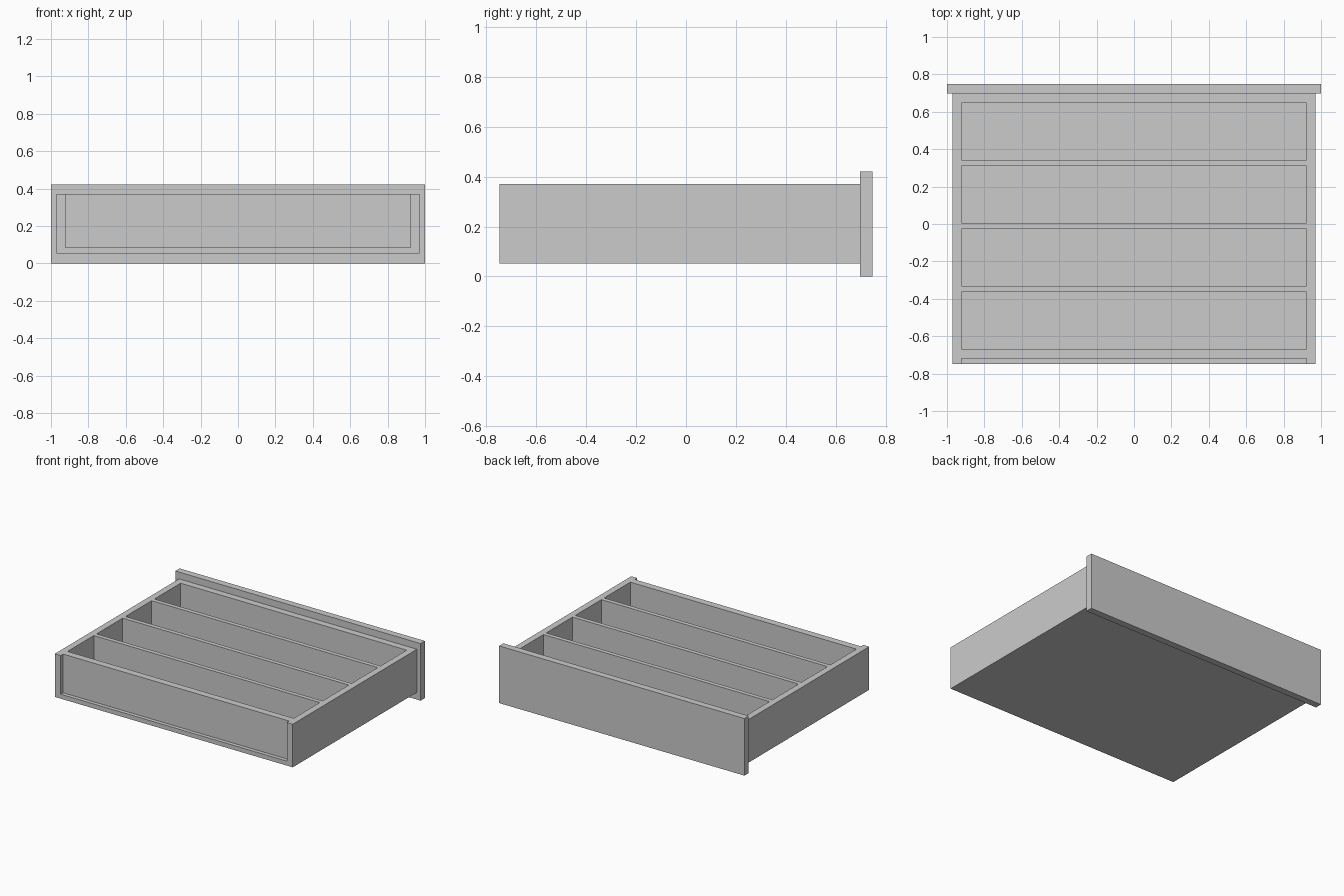
import bpy
import bmesh
from mathutils import Vector

if "Cube" in bpy.data.objects:
    bpy.data.objects.remove(bpy.data.objects["Cube"])


def box(name, x, y, z):
    """Box spanning the (min, max) ranges on each axis."""
    lo, hi = Vector((x[0], y[0], z[0])), Vector((x[1], y[1], z[1]))
    bm = bmesh.new()
    bmesh.ops.create_cube(bm, size=1)
    bmesh.ops.scale(bm, vec=hi - lo, verts=bm.verts)
    mesh = bpy.data.meshes.new(name)
    bm.to_mesh(mesh)
    bm.free()
    obj = bpy.data.objects.new(name, mesh)
    obj.location = (lo + hi) / 2
    bpy.context.collection.objects.link(obj)
    return obj


END, PANEL = 0.748, 0.698          # depth limits of the drawer and its face panel
OUT, IN = 0.97, 0.922              # outer and inner faces of the side walls
BASE, FLOOR, TOP = 0.053, 0.086, 0.371

# Overhanging face panel
box("face_panel", (-1, 1), (PANEL, END), (0, 0.421))

# Side walls
box("left_side", (-OUT, -IN), (-END, PANEL), (BASE, TOP))
box("right_side", (IN, OUT), (-END, PANEL), (BASE, TOP))

# Bottom board, running out under the recessed end wall
box("bottom_board", (-IN, IN), (-END, PANEL), (BASE, FLOOR))

# End walls
box("inner_wall", (-IN, IN), (0.648, PANEL), (FLOOR, TOP))
box("recessed_end_wall", (-IN, IN), (-0.72, -0.668), (FLOOR, TOP))

# Dividers making four equal compartments
for i in range(3):
    y = -0.347 + i * 0.337
    box(f"divider_{i + 1}", (-IN, IN), (y - 0.016, y + 0.016), (FLOOR, TOP))
